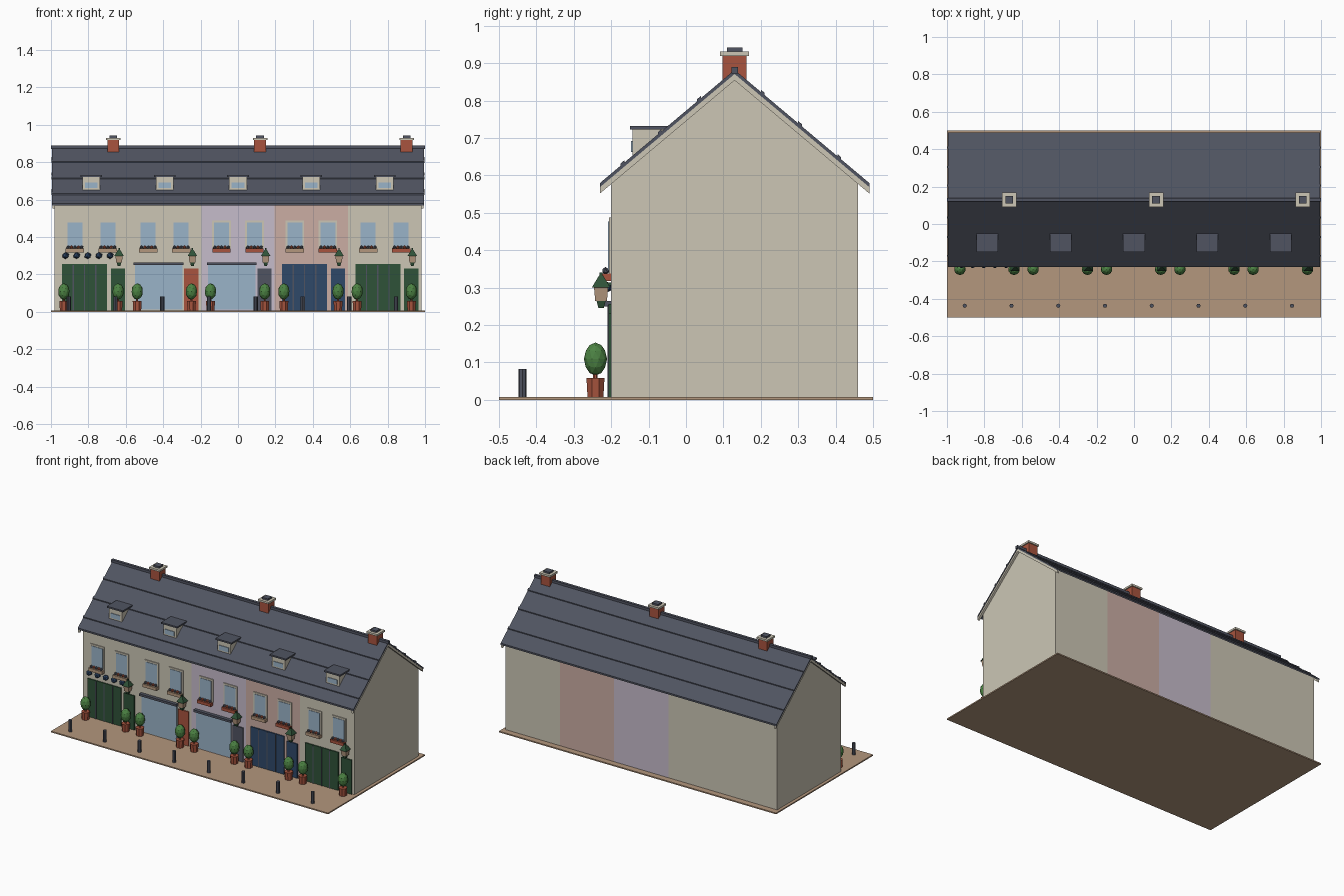
import bpy, bmesh, math
from mathutils import Matrix

if "Cube" in bpy.data.objects:
    bpy.data.objects.remove(bpy.data.objects["Cube"])


def material(name, hexcode):
    m = bpy.data.materials.new(name)
    srgb = [int(hexcode[i:i + 2], 16) / 255 for i in (0, 2, 4)]
    m.diffuse_color = [c / 12.92 if c < 0.04 else ((c + 0.055) / 1.055) ** 2.4 for c in srgb] + [1]
    m.use_nodes = True
    m.node_tree.nodes["Principled BSDF"].inputs["Base Color"].default_value = m.diffuse_color
    return m


CREAM = material("cream", "CCC6B5")
LAVENDER = material("lavender", "C6BCCB")
PINK = material("pink", "CBADA4")
SLATE = material("slate", "505461")
GLASS = material("glass_blue", "9AB3C8")
DOOR_GREEN = material("door_green", "2F5238")
LEAF = material("leaf_green", "4C8243")
NAVY = material("navy", "2F4869")
BRICK = material("brick_red", "A8543E")
TAN = material("tan", "B3977D")


def finish(name, bm, mat):
    bmesh.ops.recalc_face_normals(bm, faces=bm.faces)
    me = bpy.data.meshes.new(name)
    bm.to_mesh(me)
    bm.free()
    me.materials.append(mat)
    ob = bpy.data.objects.new(name, me)
    bpy.context.collection.objects.link(ob)
    return ob


def box(name, x, y, z, mat):
    """Box from (min, max) pairs."""
    bm = bmesh.new()
    bmesh.ops.create_cube(bm, size=1)
    for v in bm.verts:
        v.co = [lo + (c + 0.5) * (hi - lo) for c, (lo, hi) in zip(v.co, (x, y, z))]
    return finish(name, bm, mat)


def prism(name, profile, x0, x1, mat):
    """Extrude a y-z profile along x."""
    bm = bmesh.new()
    face = bm.faces.new([bm.verts.new((x0, y, z)) for y, z in profile])
    ext = bmesh.ops.extrude_face_region(bm, geom=[face])["geom"]
    for v in ext:
        if isinstance(v, bmesh.types.BMVert):
            v.co.x = x1
    return finish(name, bm, mat)


def cone(name, x, y, z, r0, r1, sides, mat, turn=0):
    bm = bmesh.new()
    mtx = Matrix.Translation((x, y, sum(z) / 2)) @ Matrix.Rotation(turn, 4, 'Z')
    bmesh.ops.create_cone(bm, cap_ends=True, segments=sides, radius1=r0, radius2=r1,
                          depth=z[1] - z[0], matrix=mtx)
    return finish(name, bm, mat)


def ball(name, x, y, z, r, rz, mat, detail=2):
    bm = bmesh.new()
    mtx = Matrix.Translation((x, y, z)) @ Matrix.Diagonal((r, r, rz, 1))
    bmesh.ops.create_icosphere(bm, subdivisions=detail, radius=1, matrix=mtx)
    return finish(name, bm, mat)


# Roof geometry: ridge position, run to the eaves, slope
RY, RZ, RUN, SLOPE = 0.13, 0.882, 0.36, 0.84
FRONT = -0.2
FLOOR = 0.008


def roof_z(y, drop=0.0):
    return RZ - SLOPE * abs(y - RY) - drop


def chevron(top, bottom, run):
    ys = (RY - run, RY, RY + run)
    return [(y, roof_z(y, top)) for y in ys] + [(y, roof_z(y, bottom)) for y in reversed(ys)]


# Pavement
box("pavement", (-1, 1), (-0.5, 0.5), (0, FLOOR), TAN)

# Roof slab, verge boards and ridge cap
prism("roof", chevron(0, 0.011, RUN), -0.995, 0.995, SLATE)
for s in (-1, 1):
    prism("verge_board", chevron(0.011, 0.028, RUN), s * 0.979, s * 0.993, CREAM)
box("ridge_cap", (-1, 1), (RY - 0.009, RY + 0.009), (0.872, 0.89), SLATE)

# Raised seams along the roof
for y in (-0.17, -0.07, 0.035, 0.205, 0.305, 0.41):
    a, b = y - 0.005, y + 0.005
    prism("roof_seam", [(a, roof_z(a, 0.002)), (b, roof_z(b, 0.002)),
                        (b, roof_z(b, -0.006)), (a, roof_z(a, -0.006))], -0.997, 0.997, SLATE)

# Chimneys
for x in (-0.667, 0.118, 0.902):
    def block(name, r, z, mat):
        box(name, (x - r, x + r), (RY - r, RY + r), z, mat)
    block("chimney_stack", 0.032, (0.83, 0.921), BRICK)
    block("chimney_cap", 0.039, (0.919, 0.931), CREAM)
    block("chimney_pot", 0.021, (0.931, 0.942), SLATE)


def flower_box(x, mat):
    box("flower_box", (x - 0.049, x + 0.049), (-0.228, FRONT), (0.318, 0.338), mat)
    for i in range(5):
        ball("flower", x + (i - 2) * 0.018, -0.215, 0.345, 0.01, 0.01,
             (SLATE, BRICK)[i % 2], 1)


def lantern(x):
    y, q = -0.227, math.pi / 4
    cone("lantern_base", x, y, (0.245, 0.264), 0.01, 0.017, 4, DOOR_GREEN, q)
    cone("lantern_body", x, y, (0.264, 0.302), 0.022, 0.027, 4, TAN, q)
    cone("lantern_roof", x, y, (0.30, 0.332), 0.035, 0.008, 4, DOOR_GREEN, q)
    box("lantern_finial", (x - 0.004, x + 0.004), (y - 0.004, y + 0.004), (0.33, 0.341), DOOR_GREEN)
    box("lantern_bracket", (x - 0.004, x + 0.004), (y, FRONT), (0.306, 0.314), DOOR_GREEN)


def potted_bush(x):
    y = -0.242
    cone("planter", x, y, (FLOOR, 0.058), 0.023, 0.026, 8, BRICK, math.pi / 8)
    cone("bush_stem", x, y, (0.055, 0.08), 0.006, 0.006, 6, BRICK)
    ball("bush", x, y, 0.109, 0.031, 0.044, LEAF)


# Houses: wall, shopfront, front door, two flower box colours
HOUSES = [(CREAM, DOOR_GREEN, DOOR_GREEN, TAN, TAN),
          (CREAM, GLASS, BRICK, TAN, TAN),
          (LAVENDER, GLASS, SLATE, BRICK, BRICK),
          (PINK, NAVY, NAVY, TAN, BRICK),
          (CREAM, DOOR_GREEN, DOOR_GREEN, TAN, BRICK)]
W = 0.392
for i, (wall, shop, door, box_l, box_r) in enumerate(HOUSES):
    cx = (i - 2) * W
    # Gabled house body
    prism("house_wall", [(FRONT, FLOOR), (FRONT, roof_z(FRONT, 0.01)), (RY, roof_z(RY, 0.01)),
                         (0.46, roof_z(0.46, 0.01)), (0.46, FLOOR)], cx - W / 2, cx + W / 2, wall)
    # Upper windows with flower boxes
    for s, bmat in ((-1, box_l), (1, box_r)):
        wx = cx + s * 0.088
        box("window_frame", (wx - 0.05, wx + 0.05), (-0.206, FRONT), (0.338, 0.488), CREAM)
        box("window_glass", (wx - 0.04, wx + 0.04), (-0.209, FRONT), (0.346, 0.477), GLASS)
        flower_box(wx, bmat)
    # Shopfront: glazed with a canopy, or planked double doors
    if shop is GLASS:
        box("shop_window", (cx - 0.16, cx + 0.094), (-0.206, FRONT), (0.014, 0.25), shop)
        box("shop_canopy", (cx - 0.166, cx + 0.1), (-0.222, FRONT), (0.25, 0.264), SLATE)
    else:
        box("shop_doors", (cx - 0.157, cx + 0.084), (-0.207, FRONT), (FLOOR, 0.256), shop)
        for k in (1, 2, 3):
            sx = cx - 0.157 + 0.241 * k / 4
            box("door_strip", (sx - 0.003, sx + 0.003), (-0.21, FRONT), (FLOOR, 0.252), SLATE)
    # Front door
    box("front_door", (cx + 0.104, cx + 0.18), (-0.207, FRONT), (FLOOR, 0.231), door)
    lantern(cx + 0.148)
    potted_bush(cx - 0.147)
    potted_bush(cx + 0.143)
    # Dormer
    box("dormer_body", (cx - 0.047, cx + 0.047), (-0.143, -0.06), (0.645, 0.723), CREAM)
    box("dormer_glass", (cx - 0.034, cx + 0.034), (-0.147, -0.14), (0.662, 0.692), GLASS)
    box("dormer_lid", (cx - 0.058, cx + 0.058), (-0.15, -0.05), (0.722, 0.732), SLATE)

# Row of round ornaments over the first shopfront
for i in range(5):
    ball("hanging_ball", -0.922 + i * 0.0595, -0.217, 0.301, 0.02, 0.018, NAVY, 1)

# Bollards
for i in range(8):
    cone("bollard", -0.905 + i * 0.25, -0.437, (FLOOR, 0.083), 0.011, 0.011, 8, SLATE)
